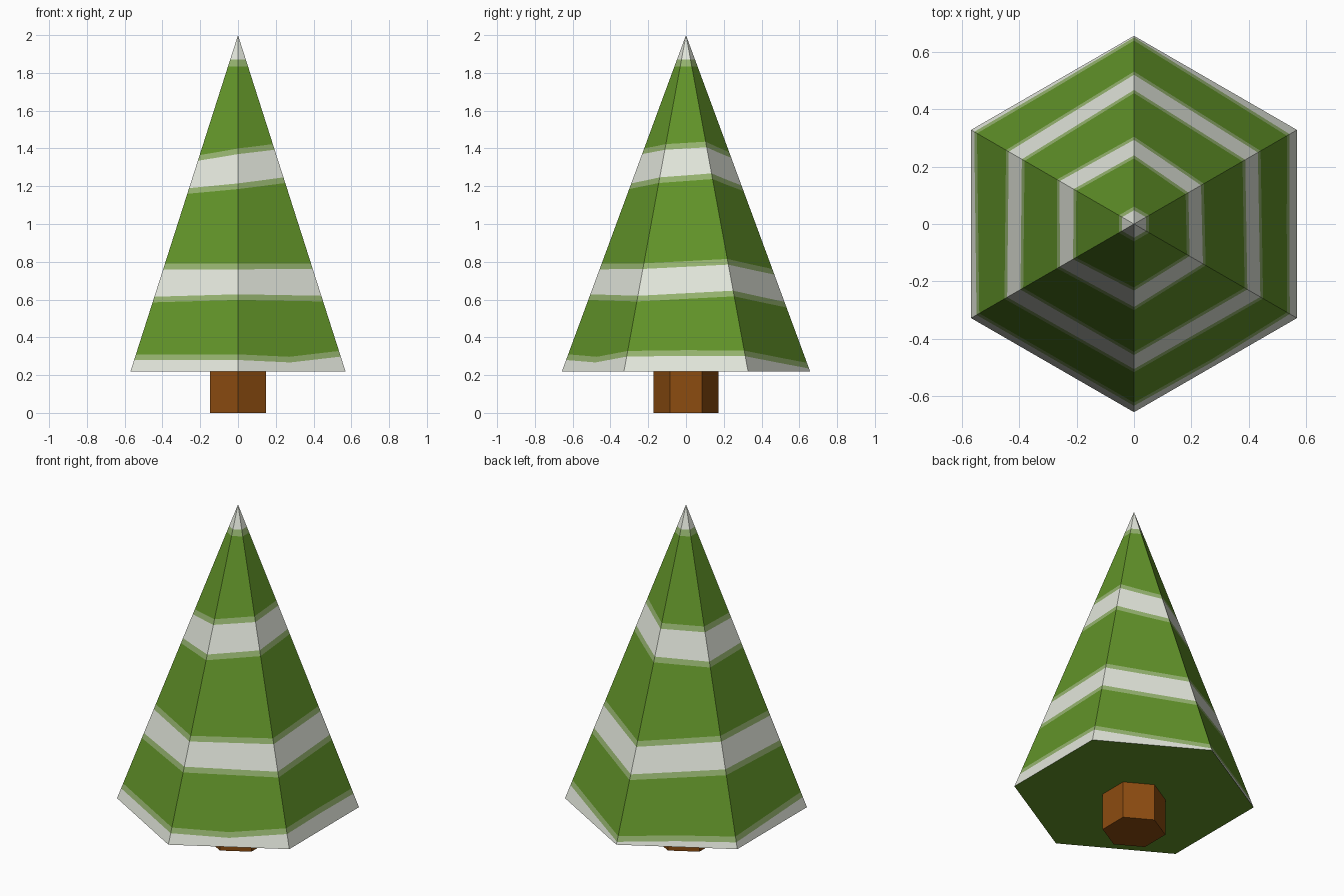
import bpy, bmesh, math

if "Cube" in bpy.data.objects:
    bpy.data.objects.remove(bpy.data.objects["Cube"])


def material(name, r, g, b):
    # sRGB 0-255 -> linear diffuse colour
    lin = [((c / 255 + 0.055) / 1.055) ** 2.4 for c in (r, g, b)]
    m = bpy.data.materials.new(name)
    m.diffuse_color = (*lin, 1)
    m.use_nodes = True
    m.node_tree.nodes["Principled BSDF"].inputs["Base Color"].default_value = m.diffuse_color
    return m


green = material("leaf_green", 98, 148, 41)
pale = material("pale_green_fringe", 150, 180, 112)
snow = material("snow_white", 228, 232, 221)
brown = material("trunk_brown", 140, 76, 16)


def make_object(name, bm, mats):
    bmesh.ops.recalc_face_normals(bm, faces=bm.faces)
    me = bpy.data.meshes.new(name)
    bm.to_mesh(me)
    bm.free()
    for m in mats:
        me.materials.append(m)
    ob = bpy.data.objects.new(name, me)
    bpy.context.collection.objects.link(ob)
    return ob


# Trunk: short hexagonal prism
bm = bmesh.new()
bmesh.ops.create_cone(bm, cap_ends=True, segments=6, radius1=0.172, radius2=0.172, depth=0.22)
bmesh.ops.translate(bm, verts=bm.verts, vec=(0, 0, 0.11))
if abs(max(v.co.y for v in bm.verts) - 0.172) > 0.005:
    for v in bm.verts:
        v.co.x, v.co.y = -v.co.y, v.co.x
make_object("trunk", bm, [brown])

# Foliage: hexagonal cone cut by wavy snow bands
BASE, TOP, RADIUS, FRINGE = 0.22, 2.0, 0.657, 0.03
# band heights at the corners 30, 90, ... 330 degrees:
# upper band top/bottom, middle band top/bottom, lowest band top
corners = [
    (1.406, 1.268, 0.785, 0.647, 0.300),
    (1.350, 1.204, 0.732, 0.588, 0.235),
    (1.340, 1.188, 0.775, 0.632, 0.255),
    (1.335, 1.190, 0.760, 0.615, 0.280),
    (1.370, 1.215, 0.760, 0.628, 0.280),
    (1.393, 1.247, 0.762, 0.620, 0.298),
]
dips = [0.0, 0.005, 0.0, 0.0, -0.022, 0.003]  # lowest band, middle of each side


def column_levels(h):
    ut, ub, mt, mb, lt = h
    f = FRINGE
    return [1.87, 1.835, ut + f, ut, ub, ub - f, mt + f, mt, mb, mb - f, lt + f, lt, BASE]


# colour of each row, from the tip down: 0 green, 1 pale, 2 snow
rows = [2, 1, 0, 1, 2, 1, 0, 1, 2, 1, 0, 1, 2]

bm = bmesh.new()
apex = bm.verts.new((0, 0, TOP))
columns = []
for i in range(6):
    a, b = corners[i], corners[(i + 1) % 6]
    mid = [(p + q) / 2 for p, q in zip(a, b)]
    mid[4] += dips[i]
    for h, half in ((a, 0), (mid, 1)):
        ang = math.radians(30 + 60 * i + 30 * half)
        r = RADIUS * (math.cos(math.pi / 6) if half else 1)
        col = []
        for z in column_levels(h):
            k = r * (TOP - z) / (TOP - BASE)
            col.append(bm.verts.new((k * math.cos(ang), k * math.sin(ang), z)))
        columns.append(col)
for i, a in enumerate(columns):
    b = columns[(i + 1) % len(columns)]
    bm.faces.new((apex, a[0], b[0])).material_index = rows[0]
    for j in range(len(a) - 1):
        bm.faces.new((a[j], a[j + 1], b[j + 1], b[j])).material_index = rows[j + 1]
# underside
bm.faces.new([c[-1] for c in columns]).material_index = 0
make_object("foliage", bm, [green, pale, snow])
